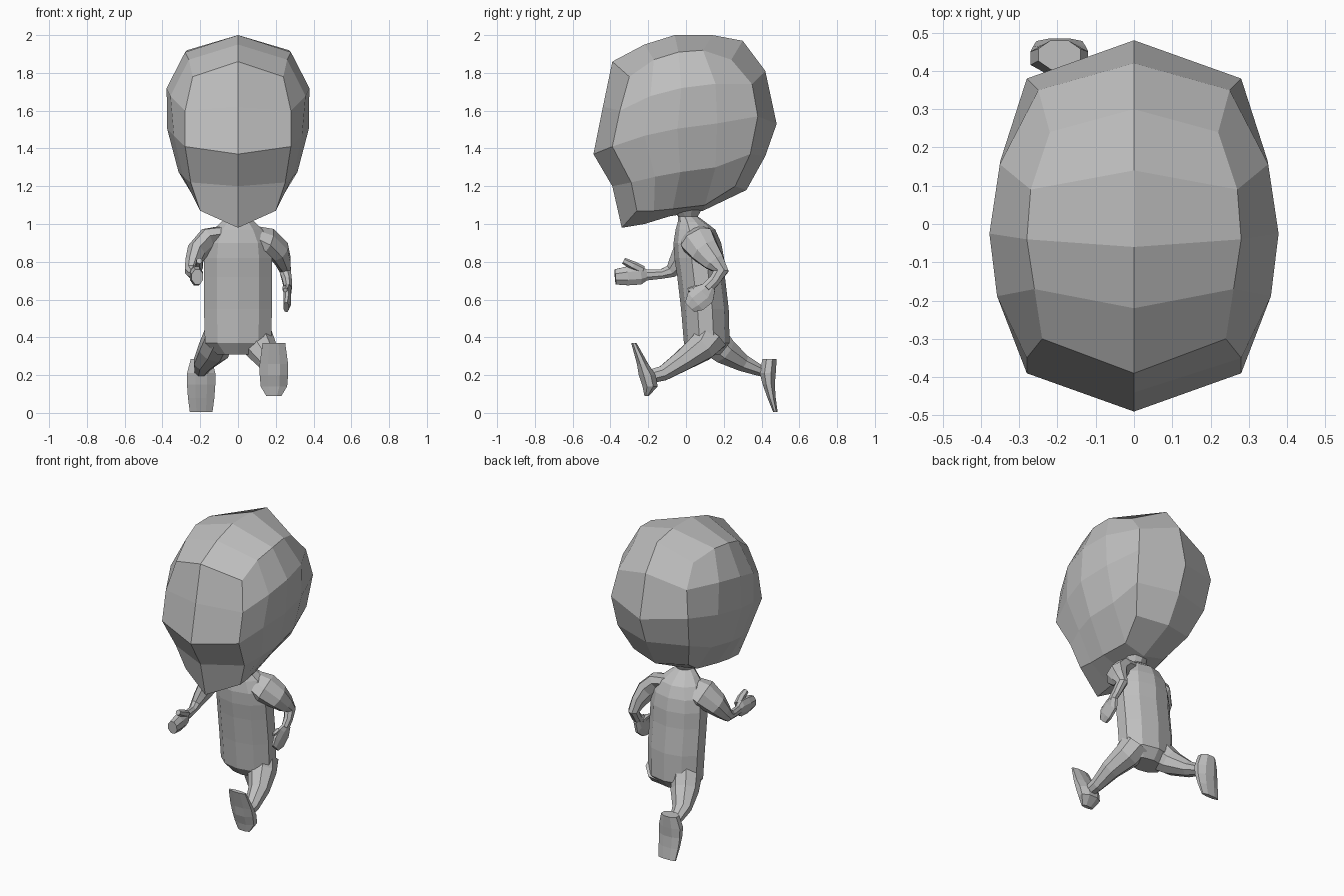
import bpy
import bmesh
import math
from mathutils import Vector

default_cube = bpy.data.objects.get("Cube")
if default_cube:
    bpy.data.objects.remove(default_cube, do_unlink=True)

# Single flat grey material
clay = bpy.data.materials.new("plain grey")
clay.use_nodes = True
grey = (0.52, 0.52, 0.52, 1)
clay.diffuse_color = grey
clay.node_tree.nodes["Principled BSDF"].inputs["Base Color"].default_value = grey


def finish(name, bm):
    """Turn a bmesh into a flat shaded object with the grey material."""
    mesh = bpy.data.meshes.new(name)
    bm.to_mesh(mesh)
    bm.free()
    mesh.materials.append(clay)
    part = bpy.data.objects.new(name, mesh)
    bpy.context.collection.objects.link(part)
    return part


def bridge(bm, outer, inner):
    """Join two closed loops of vertices with a band of quads."""
    count = len(outer)
    for i in range(count):
        j = (i + 1) % count
        bm.faces.new((outer[j], outer[i], inner[i], inner[j]))


def loft(name, rings, sides=8, level=False):
    """Skin rings of (x, y, z, half width, half depth) along their path."""
    bm = bmesh.new()
    centres = [Vector(ring[:3]) for ring in rings]
    loops = []
    grow = 1 / math.cos(math.pi / sides)
    for k, ring in enumerate(rings):
        before = centres[max(k - 1, 0)]
        after = centres[min(k + 1, len(rings) - 1)]
        tangent = Vector((0, 0, 1)) if level else (after - before).normalized()
        across = Vector((1, 0, 0))
        across = (across - tangent * across.dot(tangent)).normalized()
        deep = tangent.cross(across)
        loop = []
        for i in range(sides):
            angle = math.tau * (i + 0.5) / sides
            offset = across * ring[3] * math.cos(angle)
            offset += deep * ring[4] * math.sin(angle)
            loop.append(bm.verts.new(centres[k] + offset * grow))
        loops.append(loop)
    for lower, upper in zip(loops, loops[1:]):
        bridge(bm, lower, upper)
    bm.faces.new(loops[0])
    bm.faces.new(loops[-1])
    bmesh.ops.recalc_face_normals(bm, faces=bm.faces[:])
    return finish(name, bm)


def foot(name, x, sections, toward):
    """Flat soled foot: sections of (sole y, z, half width, half thickness)."""
    rings = [(x, y + toward * thick, z, wide, thick)
             for y, z, wide, thick in sections]
    return loft(name, rings, level=True)


def fill_side(bm, rim, n):
    """Fill a closed rim of 4n vertices with a bulging n by n grid of quads."""
    left, top = rim[:n + 1], rim[n:2 * n + 1]
    right = rim[2 * n:3 * n + 1][::-1]
    bottom = [rim[-i] for i in range(n + 1)]
    columns = [left]
    for i in range(1, n):
        u = i / n
        column = [bottom[i]]
        for j in range(1, n):
            v = j / n
            spot = left[j].co.lerp(right[j].co, u)
            spot += bottom[i].co.lerp(top[i].co, v)
            spot -= left[0].co.lerp(right[0].co, u).lerp(
                left[n].co.lerp(right[n].co, u), v)
            spot.x = .38 - .26 * max(0, 1.52 - spot.z) - .15 * abs(spot.y + .04)
            column.append(bm.verts.new(spot))
        columns.append(column + [top[i]])
    columns.append(right)
    for a, b in zip(columns, columns[1:]):
        for j in range(n):
            bm.faces.new((a[j], b[j], b[j + 1], a[j + 1]))


def build_head():
    """Faceted half head, mirrored across the middle."""
    # Midline (y, z) followed by the matching cheek line (x, y, z)
    outline = [
        (-.34, .98, .2, -.26, 1.07),
        (-.39, 1.2, .25, -.29, 1.22),
        (-.49, 1.37, .28, -.39, 1.41),
        (-.44, 1.62, .28, -.35, 1.6),
        (-.39, 1.86, .24, -.3, 1.78),
        (-.22, 1.95, .26, -.17, 1.87),
        (-.06, 2, .28, -.04, 1.91),
        (.14, 2, .27, .09, 1.92),
        (.3, 1.97, .22, .24, 1.87),
        (.42, 1.81, .25, .35, 1.74),
        (.48, 1.53, .28, .38, 1.57),
        (.42, 1.36, .26, .34, 1.37),
        (.32, 1.18, .2, .26, 1.2),
        (.09, 1.07, .15, .1, 1.1),
        (-.09, 1.04, .18, -.07, 1.08),
        (-.22, 1, .19, -.17, 1.07),
    ]
    bm = bmesh.new()
    middle = [bm.verts.new((0, p[0], p[1])) for p in outline]
    cheek = [bm.verts.new(p[2:]) for p in outline]
    bridge(bm, middle, cheek)
    fill_side(bm, cheek, 4)
    head = finish("head", bm)
    mirror = head.modifiers.new("mirror", "MIRROR")
    mirror.use_clip = True
    return head


build_head()

# Torso, shoulders and neck
loft("torso", [
    (0, .11, .31, .11, .07),
    (0, .11, .37, .175, .115),
    (0, .1, .55, .18, .12),
    (0, .08, .72, .18, .12),
    (0, .07, .82, .18, .125),
    (0, .06, .9, .17, .12),
    (0, .05, .97, .13, .1),
    (0, .03, 1.01, .09, .07),
    (0, .01, 1.04, .05, .05),
    (0, 0, 1.12, .1, .1),
], sides=10, level=True)

# Left arm, bent with the elbow behind the back
loft("left_arm", [
    (.05, .05, .95, .04, .07),
    (.16, .06, .915, .055, .09),
    (.215, .1, .86, .055, .075),
    (.24, .15, .8, .04, .055),
    (.25, .185, .75, .03, .04),
    (.26, .15, .7, .025, .03),
    (.265, .11, .66, .02, .03),
])
loft("left_hand", [
    (.265, .13, .67, .02, .03),
    (.26, .1, .63, .02, .06),
    (.26, .05, .59, .02, .06),
    (.255, .02, .56, .015, .035),
])
loft("left_thumb", [
    (.255, .1, .65, .015, .015),
    (.25, .05, .66, .015, .015),
    (.25, .01, .65, .01, .01),
], sides=6)

# Right arm, reaching forward
loft("right_arm", [
    (-.05, .05, .95, .04, .07),
    (-.16, .04, .915, .055, .09),
    (-.22, 0, .85, .05, .07),
    (-.24, -.045, .79, .04, .05),
    (-.25, -.08, .75, .03, .035),
    (-.24, -.13, .735, .024, .025),
    (-.23, -.22, .73, .02, .03),
])
loft("right_hand", [
    (-.23, -.21, .73, .02, .03),
    (-.225, -.24, .73, .03, .05),
    (-.22, -.31, .725, .035, .05),
    (-.215, -.375, .72, .03, .04),
])
loft("right_thumb", [
    (-.215, -.23, .755, .02, .02),
    (-.205, -.28, .78, .02, .02),
    (-.205, -.33, .805, .015, .015),
], sides=6)

# Legs in mid stride
loft("left_leg", [
    (.095, .13, .41, .08, .095),
    (.12, .08, .345, .08, .075),
    (.165, -.02, .275, .06, .055),
    (.185, -.12, .21, .04, .04),
    (.19, -.2, .19, .035, .035),
])
loft("right_leg", [
    (-.095, .12, .41, .08, .09),
    (-.13, .2, .33, .08, .07),
    (-.18, .3, .265, .055, .045),
    (-.195, .39, .225, .035, .03),
    (-.195, .45, .22, .035, .03),
])

# Feet, one sole turned forward and the other back
foot("left_foot", .19, [
    (-.22, .09, .04, .012),
    (-.23, .14, .07, .04),
    (-.25, .2, .075, .045),
    (-.26, .26, .075, .03),
    (-.29, .37, .06, .014),
], 1)
foot("right_foot", -.195, [
    (.485, .005, .06, .012),
    (.475, .08, .07, .022),
    (.47, .15, .075, .032),
    (.475, .21, .075, .042),
    (.48, .285, .055, .038),
], -1)
